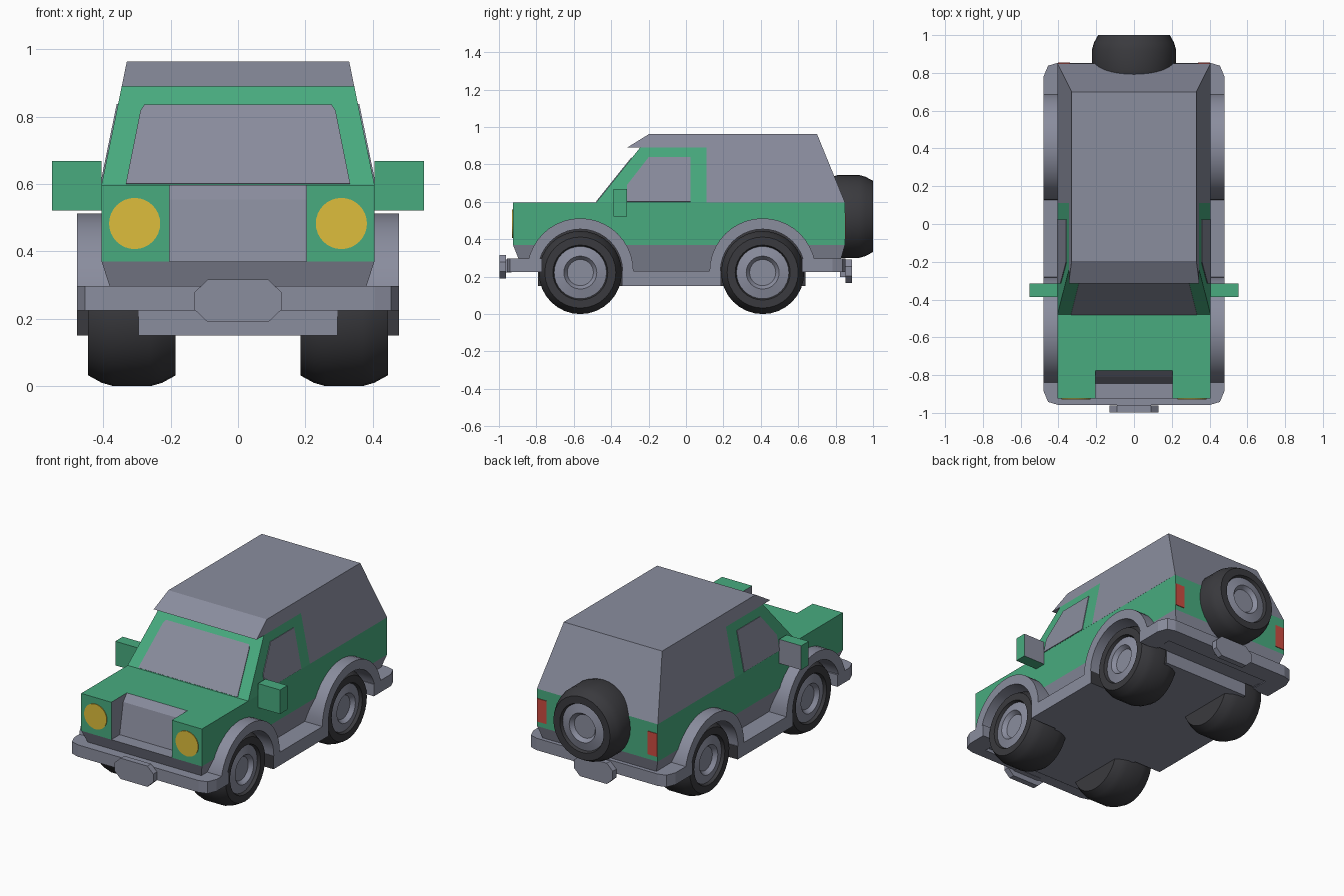
import bpy, bmesh, math
from mathutils import Matrix, Vector

if "Cube" in bpy.data.objects:
    bpy.data.objects.remove(bpy.data.objects["Cube"])

# ---- palette: every mesh gets the same slots, picked by index ----
GREEN, GREY, DARK, YELLOW, RED = range(5)


def lin(c):
    return tuple(((v / 255 + 0.055) / 1.055) ** 2.4 for v in c) + (1,)


MATS = []
for label, rgb in (("green paint", (72, 171, 127)), ("grey trim", (138, 141, 158)),
                   ("dark rubber", (58, 58, 62)), ("yellow lamp", (222, 190, 60)),
                   ("red lamp", (205, 76, 65))):
    m = bpy.data.materials.new(label)
    m.diffuse_color = lin(rgb)
    m.use_nodes = True
    m.node_tree.nodes["Principled BSDF"].inputs["Base Color"].default_value = m.diffuse_color
    MATS.append(m)


def finish(name, bm, rule, smooth=False):
    """Turn a bmesh into an object; rule is a slot or a function of a face."""
    bmesh.ops.recalc_face_normals(bm, faces=bm.faces)
    bm.normal_update()
    for f in bm.faces:
        f.material_index = rule(f) if callable(rule) else rule
    me = bpy.data.meshes.new(name)
    bm.to_mesh(me)
    bm.free()
    for m in MATS:
        me.materials.append(m)
    ob = bpy.data.objects.new(name, me)
    bpy.context.collection.objects.link(ob)
    if smooth:
        bpy.ops.object.select_all(action='DESELECT')
        ob.select_set(True)
        bpy.context.view_layer.objects.active = ob
        bpy.ops.object.shade_smooth_by_angle(angle=math.radians(32))
    return ob


def loft(name, rings, rule, smooth=False):
    """Closed solid through rings of 3D points."""
    bm = bmesh.new()
    vs = [[bm.verts.new(p) for p in r] for r in rings]
    n = len(rings[0])
    for a, b in zip(vs, vs[1:]):
        for i in range(n):
            j = (i + 1) % n
            bm.faces.new((a[i], a[j], b[j], b[i]))
    bm.faces.new(vs[0])
    bm.faces.new(vs[-1])
    return finish(name, bm, rule, smooth)


def box(name, x0, x1, y0, y1, z0, z1, rule):
    return loft(name, [[(x0, y0, z), (x1, y0, z), (x1, y1, z), (x0, y1, z)]
                       for z in (z0, z1)], rule)


def prism(name, prof, x0, x1, rule, smooth=False):
    """Side profile (y, z) extruded along x."""
    return loft(name, [[(x, y, z) for y, z in prof] for x in (x0, x1)], rule, smooth)


def plate(name, pts, normal, mat):
    n = Vector(normal).normalized()
    return loft(name, [[Vector(p) + n * d for p in pts] for d in (-0.002, 0.004)], mat)


def circle(r, cy, cz, n, a0=0, a1=360, closed=True):
    k = n if closed else n - 1
    return [(cy + r * math.cos(math.radians(a0 + (a1 - a0) * i / k)),
             cz + r * math.sin(math.radians(a0 + (a1 - a0) * i / k))) for i in range(n)]


AXLES = (-0.565, 0.41)
SIDES = ((1, "right"), (-1, "left"))


def side_x(z):
    """Half width of the leaning cabin side."""
    return 0.405 - 0.075 * (z - 0.6) / 0.365


# ---- lower body, with wheel wells and grille recess cut out ----
rings = [[(-x, y0, z), (x, y0, z), (x, y1, z), (-x, y1, z)]
         for x, y0, y1, z in ((0.36, -0.87, 0.81, 0.23), (0.405, -0.925, 0.85, 0.37),
                              (0.405, -0.925, 0.85, 0.597))]
body = loft("body", rings, lambda f: GREY if f.calc_center_median().z < 0.365 else GREEN)
cutters = [prism("grille_cutter", [(-1.1, 0.37), (-0.845, 0.37), (-0.81, 0.555),
                                   (-0.765, 0.61), (-1.1, 0.61)], -0.203, 0.203, GREY)]
for s, _ in SIDES:
    for y in AXLES:
        cutters.append(prism("well_cutter", circle(0.232, y, 0.225, 32),
                             s * 0.295, s * 0.6, DARK))
bpy.context.view_layer.objects.active = body
for c in cutters:
    c.hide_render = True
    mod = body.modifiers.new("cut", 'BOOLEAN')
    mod.operation = 'DIFFERENCE'
    mod.solver = 'EXACT'
    mod.object = c
    bpy.ops.object.modifier_apply(modifier=mod.name)
for c in cutters:
    bpy.data.objects.remove(c)

# ---- chassis ----
box("chassis", -0.295, 0.295, -0.79, 0.64, 0.15, 0.29,
    lambda f: DARK if abs(f.normal.x) > 0.9 else GREY)


# ---- cabin front (green) and hard top with visor (grey) ----
def cabin(name, prof, mat):
    loft(name, [[(s * side_x(z), y, z) for y, z in prof] for s in (-1, 1)], mat)


cabin("cabin_front", [(-0.48, 0.597), (-0.245, 0.89), (0.11, 0.89), (0.11, 0.597)], GREEN)
cabin("hard_top", [(0.11, 0.597), (0.11, 0.89), (-0.315, 0.89), (-0.195, 0.964),
                   (0.70, 0.964), (0.85, 0.597)], GREY)

# ---- windscreen ----
half = [(0.333, 0.6), (0.29, 0.815), (0.278, 0.834)]
outline = half + [(-x, z) for x, z in reversed(half)]
plate("windscreen", [(x, -0.48 + 0.235 * (z - 0.597) / 0.293, z) for x, z in outline],
      (0, -0.293, 0.235), GREY)

for s, side in SIDES:
    # ---- side window, mirror, lamps ----
    plate(side + "_window", [(s * side_x(z), y, z) for y, z in
                             ((-0.315, 0.6), (-0.315, 0.69), (-0.2, 0.838),
                              (0.025, 0.838), (0.025, 0.6))], (s, 0, 0.205), GREY)
    box(side + "_mirror", s * 0.405, s * 0.553, -0.387, -0.315, 0.522, 0.668,
        lambda f: GREY if f.normal.y > 0.9 else GREEN)
    plate(side + "_headlight", [(x, -0.925, z) for x, z in circle(0.076, s * 0.307, 0.483, 32)],
          (0, -1, 0), YELLOW)
    plate(side + "_tail_light", [(s * x, 0.85, z) for x, z in
                                 ((0.34, 0.4), (0.403, 0.4), (0.403, 0.54), (0.34, 0.54))],
          (0, 1, 0), RED)
    # ---- sill between the wheels ----
    box(side + "_sill", s * 0.295, s * 0.478, -0.342, 0.187, 0.15, 0.23,
        lambda f: DARK if abs(f.normal.y) > 0.9 else GREY)
    # ---- wheel arch flares ----
    for y, end in zip(AXLES, ("front", "rear")):
        arc = (circle(0.284, y, 0.228, 21, 0, 180, False)
               + circle(0.226, y, 0.228, 21, 180, 0, False))
        prism(f"{end}_{side}_flare", arc, s * 0.35, s * 0.478, GREY, True)

# ---- bumpers with chamfered corners, and plate holders ----
for d, end, outer, inner, pz, py0, py1 in ((-1, "front", 0.957, 0.77, 0.253, 0.962, 0.998),
                                           (1, "rear", 0.853, 0.62, 0.228, 0.853, 0.888)):
    half = [(0.478, inner), (0.478, outer - 0.07), (0.455, outer - 0.015), (0.405, outer)]
    inside = [(-0.36, inner), (-0.36, inner + 0.12), (0.36, inner + 0.12), (0.36, inner)]
    ring = half + [(-x, y) for x, y in reversed(half)] + inside
    loft(end + "_bumper", [[(x, d * y, z) for x, y in ring] for z in (0.225, 0.297)], GREY)
    oct_pts = [(0.13, 0.025), (0.09, 0.063), (-0.09, 0.063), (-0.13, 0.025),
               (-0.13, -0.025), (-0.09, -0.063), (0.09, -0.063), (0.13, -0.025)]
    loft(end + "_plate_holder", [[(x, d * y, pz + z) for x, z in oct_pts]
                                 for y in (py0, py1)], GREY)
    box(end + "_plate_mount", -0.09, 0.09, d * (py0 - 0.03), d * (py0 + 0.01),
        pz - 0.03, pz + 0.04, GREY)


# ---- wheels: lathed about x, outer face at x = 0 ----
def wheel(name, matrix, n=32):
    prof = [(0.07, -0.03), (0.088, -0.006), (0.14, -0.018), (0.147, 0), (0.19, 0),
            (0.212, -0.04), (0.222, -0.075), (0.222, -0.185), (0.212, -0.22), (0.19, -0.26)]
    rr = [[matrix @ Vector((x, y, z)) for y, z in circle(r, 0, 0, n)] for r, x in prof]
    inv = matrix.inverted()

    def rule(f):
        c = inv @ f.calc_center_median()
        return GREY if math.hypot(c.y, c.z) < 0.14 and c.x > -0.1 else DARK
    loft(name, rr, rule, True)


for s, side in SIDES:
    for y, end in zip(AXLES, ("front", "rear")):
        turn = Matrix.Rotation(0 if s > 0 else math.pi, 4, 'Z')
        wheel(f"{end}_{side}_wheel", Matrix.Translation((s * 0.445, y, 0.222)) @ turn)
wheel("spare_wheel", Matrix.Translation((0, 1.0, 0.522)) @ Matrix.Rotation(math.pi / 2, 4, 'Z'))
